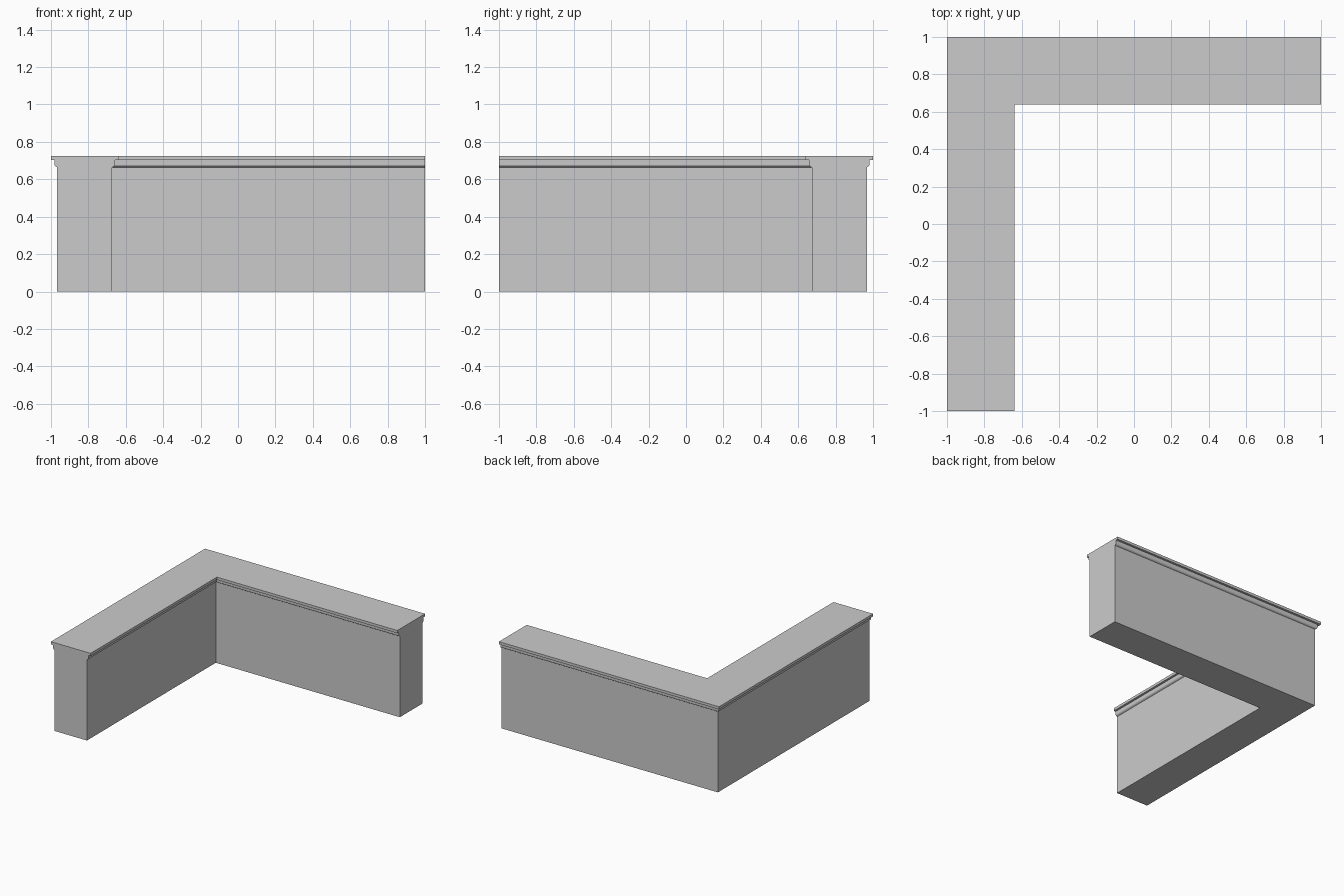
import bpy
import bmesh

cube = bpy.data.objects.get("Cube")
if cube:
    bpy.data.objects.remove(cube, do_unlink=True)

# Plain grey finish
grey = bpy.data.materials.new("plain_grey")
grey.use_nodes = True
colour = (0.6, 0.6, 0.6, 1)
grey.diffuse_color = colour
grey.node_tree.nodes["Principled BSDF"].inputs["Base Color"].default_value = colour

CENTRE = 0.82  # distance of the wall's centre line from the middle


def corner_sweep(name, half_profile):
    """Sweep a symmetric (half width, height) profile round a mitred corner."""
    section = half_profile + [(-d, z) for d, z in reversed(half_profile)]
    bm = bmesh.new()
    rings = []
    for station in range(3):
        ring = []
        for d, z in section:
            r = CENTRE + d
            x, y = [(-r, -1), (-r, r), (1, r)][station]
            ring.append(bm.verts.new((x, y, z)))
        rings.append(ring)
    count = len(section)
    for a, b in zip(rings, rings[1:]):
        for i in range(count):
            j = (i + 1) % count
            bm.faces.new((a[i], a[j], b[j], b[i]))
    # Close the two cut ends
    bm.faces.new(rings[0])
    bm.faces.new(list(reversed(rings[-1])))
    bmesh.ops.recalc_face_normals(bm, faces=bm.faces)
    mesh = bpy.data.meshes.new(name)
    bm.to_mesh(mesh)
    bm.free()
    mesh.materials.append(grey)
    obj = bpy.data.objects.new(name, mesh)
    bpy.context.collection.objects.link(obj)
    return obj


# Wall body with its moulded, overhanging coping in one section
corner_sweep("corner_wall_with_coping", [
    (0.147, 0), (0.147, 0.664),
    (0.151, 0.666), (0.157, 0.670), (0.161, 0.677),
    (0.162, 0.703), (0.18, 0.703), (0.18, 0.725),
])
